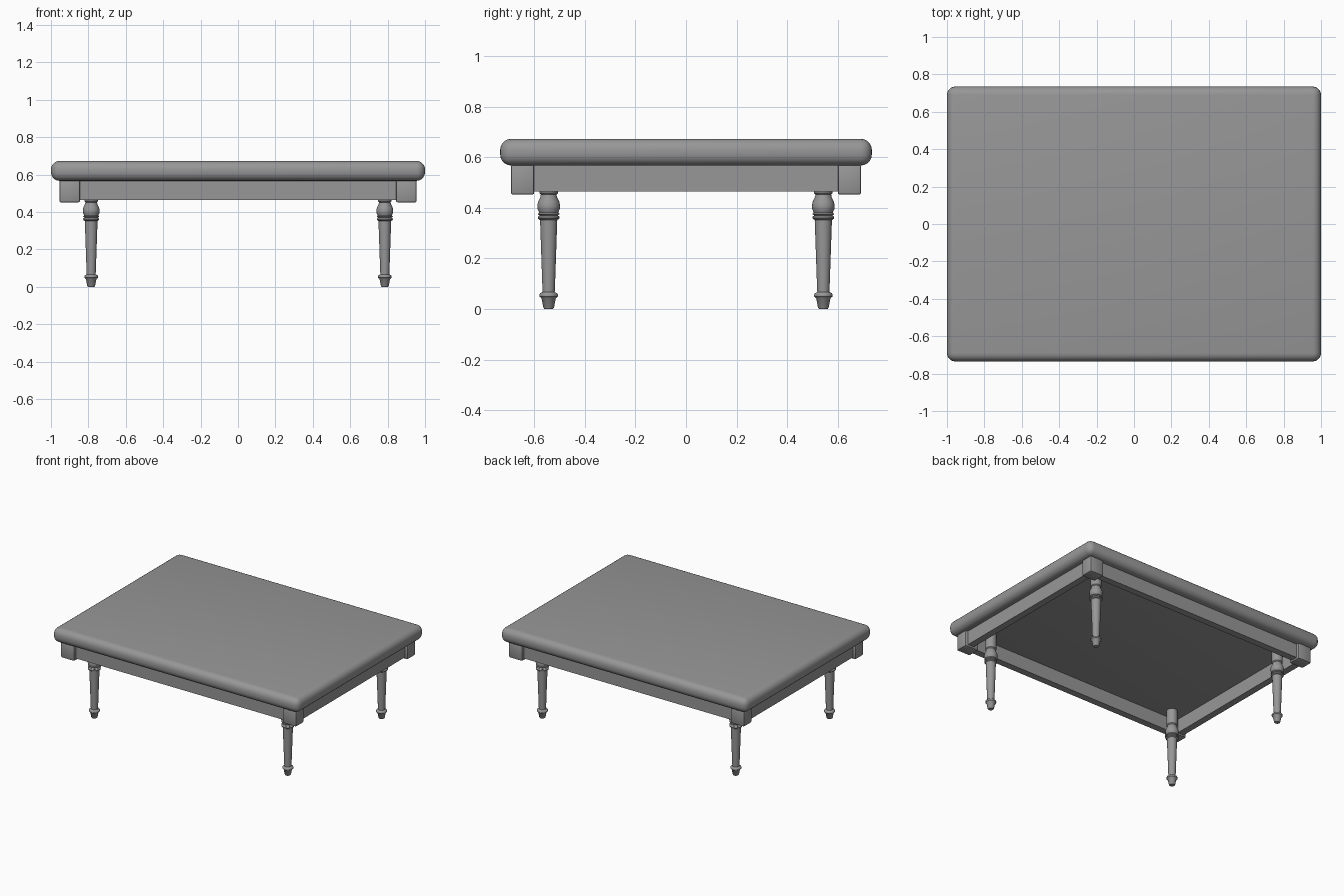
import bpy, bmesh, math
from mathutils import Matrix, Vector

cube = bpy.data.objects.get("Cube")
if cube:
    bpy.data.objects.remove(cube, do_unlink=True)

# Single painted finish
paint = bpy.data.materials.new("plain grey")
paint.use_nodes = True
grey = (0.31, 0.31, 0.31, 1)
paint.diffuse_color = grey
paint.node_tree.nodes["Principled BSDF"].inputs["Base Color"].default_value = grey


def finish(name, bm, angle=35):
    """Turn a bmesh into a shaded, painted object."""
    bmesh.ops.recalc_face_normals(bm, faces=bm.faces)
    mesh = bpy.data.meshes.new(name)
    bm.to_mesh(mesh)
    bm.free()
    mesh.materials.append(paint)
    obj = bpy.data.objects.new(name, mesh)
    bpy.context.collection.objects.link(obj)
    bpy.ops.object.select_all(action='DESELECT')
    obj.select_set(True)
    bpy.context.view_layer.objects.active = obj
    bpy.ops.object.shade_smooth_by_angle(angle=math.radians(angle))
    return obj


def box(name, low, high, bevel=0.0, segments=1):
    """Box between two corners, with rounded edges if asked."""
    low, high = Vector(low), Vector(high)
    bm = bmesh.new()
    bmesh.ops.create_cube(bm, size=1)
    size = high - low
    bmesh.ops.scale(bm, vec=size, verts=bm.verts)
    bmesh.ops.translate(bm, vec=(low + high) / 2, verts=bm.verts)
    if bevel:
        bmesh.ops.bevel(bm, geom=bm.edges[:], offset=bevel, segments=segments,
                        profile=0.5, affect='EDGES')
    return finish(name, bm)


def turned(name, profile, x, y, sides=24):
    """Lathe a (radius, height) profile about a vertical axis."""
    bm = bmesh.new()
    points = [(0, profile[0][1])] + profile + [(0, profile[-1][1])]
    verts = [bm.verts.new((r, 0, z)) for r, z in points]
    edges = [bm.edges.new(pair) for pair in zip(verts, verts[1:])]
    bmesh.ops.spin(bm, geom=verts + edges, axis=(0, 0, 1), cent=(0, 0, 0),
                   angle=math.tau, steps=sides, use_duplicate=False)
    bmesh.ops.remove_doubles(bm, verts=bm.verts, dist=0.0005)
    bmesh.ops.transform(bm, matrix=Matrix.Translation((x, y, 0)), verts=bm.verts)
    return finish(name, bm, 40)


# Thick top with rolled edges
TOP = 0.567
box("table_top", (-1, -0.735, TOP), (1, 0.735, 0.673), 0.045, 5)

# Apron rails forming a hollow frame
RX, RY, THICK, LOW = 0.935, 0.67, 0.05, 0.465
for side, s in (("left", 1), ("right", -1)):
    x0, x1 = sorted((s * RX, s * (RX - THICK)))
    box(side + "_rail", (x0, -RY, LOW), (x1, RY, TOP + 0.003))
for side, s in (("back", 1), ("front", -1)):
    y0, y1 = sorted((s * RY, s * (RY - THICK)))
    box(side + "_rail", (-RX, y0, LOW), (RX, y1, TOP + 0.003))

# Turned leg: foot, ankle ring, tapered shaft, collars, vase and neck
leg_profile = [
    (0.017, 0), (0.021, 0.005), (0.028, 0.042), (0.036, 0.049), (0.037, 0.056),
    (0.034, 0.062), (0.024, 0.067), (0.025, 0.09), (0.034, 0.352),
    (0.042, 0.357), (0.043, 0.364), (0.036, 0.37), (0.043, 0.375),
    (0.038, 0.382), (0.044, 0.395), (0.045, 0.408), (0.042, 0.424),
    (0.033, 0.442), (0.031, 0.452), (0.037, 0.458), (0.037, TOP + 0.003),
]

# Corner blocks and legs, mirrored to the four corners
for end, sy in (("front", -1), ("back", 1)):
    for side, sx in (("left", 1), ("right", -1)):
        x0, x1 = sorted((sx * 0.845, sx * 0.955))
        y0, y1 = sorted((sy * 0.60, sy * 0.692))
        box(f"{end}_{side}_corner_block", (x0, y0, 0.452), (x1, y1, TOP + 0.003),
            0.008, 2)
        turned(f"{end}_{side}_leg", leg_profile, sx * 0.785, sy * 0.543)
